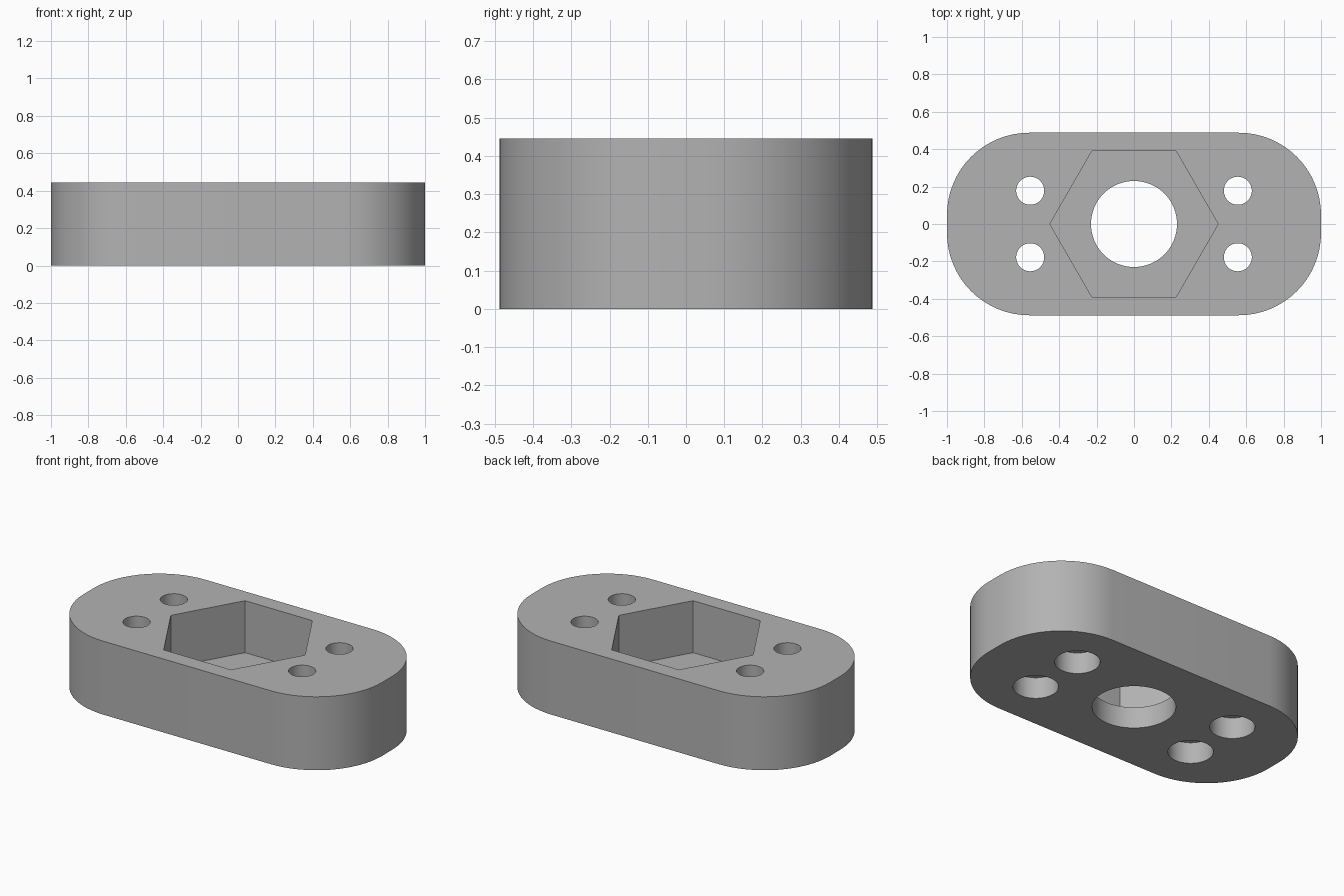
import bpy
import bmesh
from math import cos, sin, pi, radians

if "Cube" in bpy.data.objects:
    bpy.data.objects.remove(bpy.data.objects["Cube"], do_unlink=True)

HEIGHT = 0.445
FLOOR = 0.13

grey = bpy.data.materials.new("plain grey")
grey.use_nodes = True
colour = (0.45, 0.45, 0.45, 1)
grey.diffuse_color = colour
grey.node_tree.nodes["Principled BSDF"].inputs["Base Color"].default_value = colour


def prism(name, outline, bottom, top):
    """Extrude a flat outline between two heights."""
    bm = bmesh.new()
    face = bm.faces.new([bm.verts.new((x, y, bottom)) for x, y in outline])
    result = bmesh.ops.extrude_face_region(bm, geom=[face])
    for v in result["geom"]:
        if isinstance(v, bmesh.types.BMVert):
            v.co.z = top
    bmesh.ops.recalc_face_normals(bm, faces=bm.faces)
    mesh = bpy.data.meshes.new(name)
    bm.to_mesh(mesh)
    bm.free()
    mesh.materials.append(grey)
    obj = bpy.data.objects.new(name, mesh)
    bpy.context.collection.objects.link(obj)
    return obj


def ring(radius, sides, x=0, y=0):
    return [(x + radius * cos(2 * pi * i / sides), y + radius * sin(2 * pi * i / sides))
            for i in range(sides)]


# Rounded block
corner, steps = 0.44, 16
outline = []
for k, (sx, sy) in enumerate([(1, 1), (-1, 1), (-1, -1), (1, -1)]):
    for i in range(steps + 1):
        a = (k + i / steps) * pi / 2
        outline.append((sx * (1 - corner) + corner * cos(a),
                        sy * (0.488 - corner) + corner * sin(a)))
block = prism("mounting_block", outline, 0, HEIGHT)

# Hexagonal pocket, centre bore, and four counterbored screw holes
cutters = [
    prism("hex_pocket_cutter", ring(0.45, 6), FLOOR, HEIGHT + 0.1),
    prism("centre_bore_cutter", ring(0.23, 64), -0.1, FLOOR + 0.1),
]
for x in (-0.555, 0.555):
    for y in (-0.178, 0.178):
        cutters.append(prism("screw_hole_cutter", ring(0.075, 40, x, y), -0.1, HEIGHT + 0.1))
        cutters.append(prism("counterbore_cutter", ring(0.125, 40, x, y), -0.1, FLOOR))

bpy.context.view_layer.objects.active = block
block.select_set(True)
for cutter in cutters:
    mod = block.modifiers.new("cut", "BOOLEAN")
    mod.operation = "DIFFERENCE"
    mod.solver = "EXACT"
    mod.object = cutter
    bpy.ops.object.modifier_apply(modifier=mod.name)
    bpy.data.objects.remove(cutter, do_unlink=True)

bpy.ops.object.shade_smooth_by_angle(angle=radians(30))
